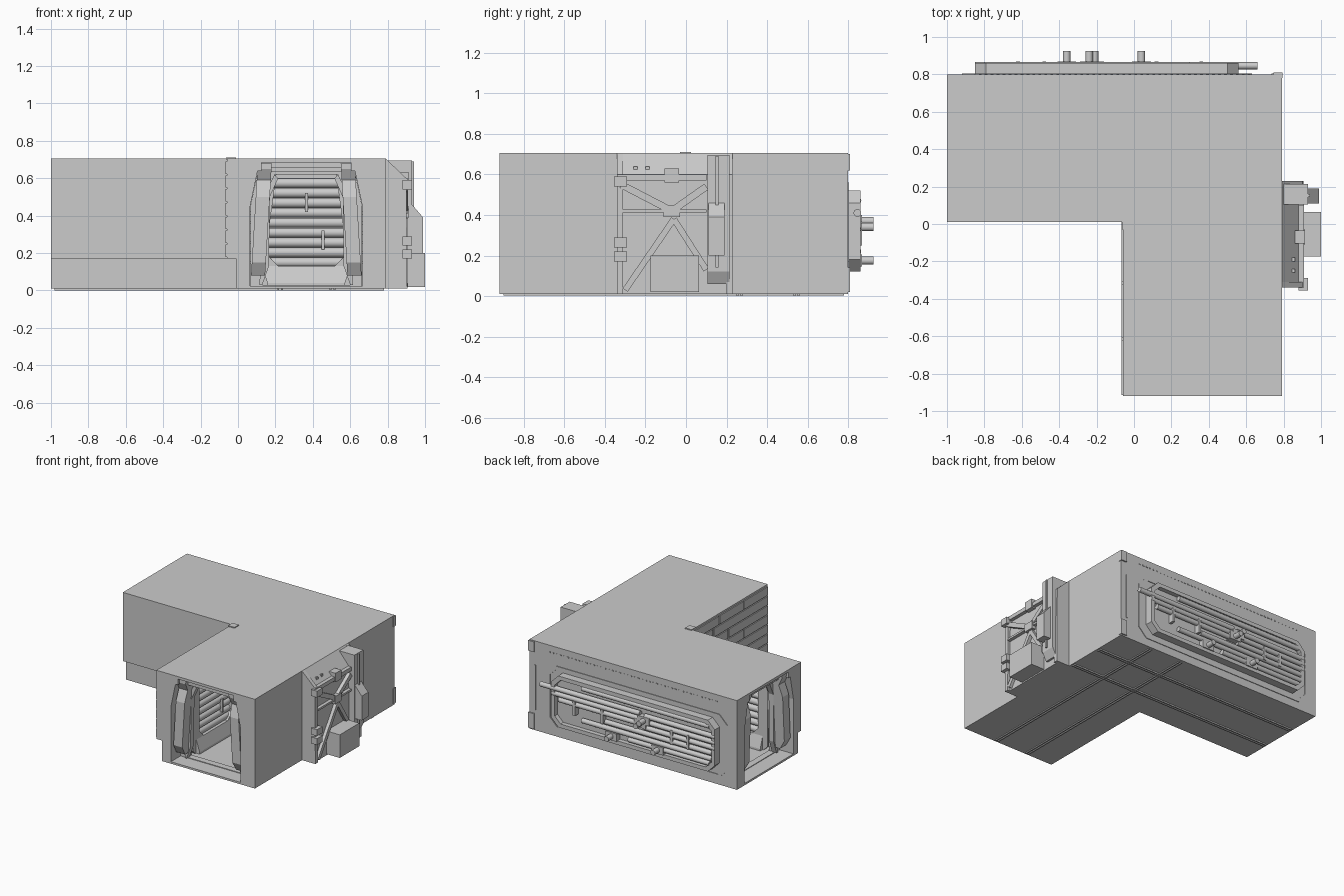
import bpy, bmesh
from math import pi
from mathutils import Matrix, Vector

cube = bpy.data.objects.get("Cube")
if cube:
    bpy.data.objects.remove(cube, do_unlink=True)

grey = bpy.data.materials.new("hull grey")
grey.use_nodes = True
grey.diffuse_color = (0.6, 0.6, 0.6, 1)
grey.node_tree.nodes["Principled BSDF"].inputs["Base Color"].default_value = (0.6, 0.6, 0.6, 1)
ID = Matrix.Identity(4)


def finish(name, bm, m=ID):
    bmesh.ops.recalc_face_normals(bm, faces=bm.faces[:])
    bm.transform(m)
    me = bpy.data.meshes.new(name)
    bm.to_mesh(me)
    bm.free()
    me.materials.append(grey)
    ob = bpy.data.objects.new(name, me)
    bpy.context.collection.objects.link(ob)
    return ob


def place(axis, t, a, b):
    return {"x": (t, a, b), "y": (a, t, b), "z": (a, b, t)}[axis]


def prism(name, pts, axis, t0, t1, m=ID, lean=0):
    bm = bmesh.new()
    rows = [[bm.verts.new(place(axis, t, a, b)) for a, b in pts] for t in (t0, t1)]
    for row in rows:
        bm.faces.new(row)
        for v in row:
            v.co.x += lean * v.co.z
    for i in range(len(pts)):
        j = (i + 1) % len(pts)
        bm.faces.new((rows[0][i], rows[0][j], rows[1][j], rows[1][i]))
    return finish(name, bm, m)


def box(name, x0, x1, y0, y1, z0, z1, m=ID):
    return prism(name, [(x0, y0), (x1, y0), (x1, y1), (x0, y1)], "z", z0, z1, m)


def ring(name, outer, inner, d0, d1, m=ID):
    """Frame with a hole, lying in the x-z plane."""
    bm = bmesh.new()
    loops = [[bm.verts.new((a, d, b)) for a, b in p]
             for p, d in ((outer, d0), (inner, d0), (inner, d1), (outer, d1))]
    n = len(outer)
    for k in range(4):
        for i in range(n):
            j = (i + 1) % n
            p, q = loops[k], loops[(k + 1) % 4]
            bm.faces.new((p[i], p[j], q[j], q[i]))
    return finish(name, bm, m)


def pipe(name, p, q, r, m=ID):
    p, q = Vector(p), Vector(q)
    bm = bmesh.new()
    bmesh.ops.create_cone(bm, cap_ends=True, segments=16, radius1=r, radius2=r, depth=(q - p).length)
    turn = (q - p).to_track_quat("Z", "Y").to_matrix().to_4x4()
    bm.transform(Matrix.Translation((p + q) / 2) @ turn)
    for f in bm.faces:
        f.smooth = len(f.verts) == 4
    return finish(name, bm, m)


def mirrored(half):
    return half + [(-a, b) for a, b in reversed(half)]


def chamfered(x0, x1, z0, z1, c):
    return [(x0 + c, z0), (x1 - c, z0), (x1, z0 + c), (x1, z1 - c),
            (x1 - c, z1), (x0 + c, z1), (x0, z1 - c), (x0, z0 + c)]


def frame(x, y, angle):
    return Matrix.Translation((x, y, 0)) @ Matrix.Rotation(angle, 4, "Z")


def bar(name, y0, z0, y1, z1, w, xa, xb):
    side = Vector((z0 - z1, y1 - y0)).normalized() * w / 2
    a, b = Vector((y0, z0)), Vector((y1, z1))
    return prism(name, [a + side, b + side, b - side, a - side], "x", xa, xb)


# L-shaped hull: the lower band is set in along the inner corner
def ell(cx, cy):
    return [(-1, cy), (cx, cy), (cx, -.92), (.79, -.92), (.79, .8), (-1, .8)]

hull = prism("hull", ell(-.06, .01), "z", .17, .705)
base = prism("hull_base", ell(-.01, .05), "z", .01, .17)
arms = {"front": frame(.365, -.92, 0), "side": frame(-1, .405, -pi / 2)}

# Hollow out both arms and their wider mouths
tunnel = mirrored([(.30, .025), (.30, .45), (.26, .64)])
mouth = mirrored([(.30, .025), (.265, .56), (.24, .58), (.24, .685)])
for key, m in arms.items():
    length = 1.625 if key == "front" else 1.665
    for shape, d in ((tunnel, length), (mouth, .12)):
        cutter = prism(key + "_cutter", shape, "y", -.05, d, m)
        cutter.hide_render = True
        cutter.hide_viewport = True
        cutter.display_type = "WIRE"
        for target in (hull, base):
            mod = target.modifiers.new("hollow", "BOOLEAN")
            mod.operation = "DIFFERENCE"
            mod.solver = "EXACT"
            mod.object = cutter

# Door frames and ribs
rib_out = mirrored([(.299, .02), (.299, .45), (.259, .639)])
rib_in = mirrored([(.25, .03), (.225, .14), (.16, .62)])
door_in = mirrored([(.24, .03), (.22, .5), (.17, .62)])
post = [(.02, .15), (.02, .5), (.05, .59), (.02, .65), (.02, .68), (.12, .68), (.12, .08), (.06, .08)]
for key, m in arms.items():
    for s in (-1, 1):
        prism(key + "_door_post", post, "x", s * .225, s * .30, m, -s * .06)
        prism(key + "_post_trim", [(s * .235, .03), (s * .20, .13), (s * .195, .5), (s * .15, .6),
              (s * .17, .62), (s * .23, .5), (s * .25, .03)], "y", .10, .14, m)
    box(key + "_door_header", -.2, .2, .05, .12, .635, .66, m)
    ring(key + "_door_frame", rib_out, door_in, .12, .17, m)
    for d in (.72, .82):
        ring(key + "_rib", rib_out, rib_in, d, d + .04, m)


# Interior wall panels with a window of pipes
def pipe_panel(name, m):
    outer = chamfered(-.28, .28, .025, .64, .03)
    ring(name + "_surround", outer, chamfered(-.2, .2, .13, .6, .05), 0, .03, m)
    prism(name + "_plinth", [(-.03, .025), (-.03, .04), (0, .13), (.03, .13), (.03, .025)],
          "x", -.24, .24, m)
    for i in range(9):
        pipe(name + "_pipe", (-.24, .04, .15 + i * .053), (.24, .04, .15 + i * .053), .026, m)
    for u, z in ((0, .47), (.09, .27)):
        box(name + "_clamp", u - .008, u + .008, 0, .02, z - .05, z + .05, m)

pipe_panel("back_panel", frame(.365, .64, 0))
pipe_panel("corner_panel", frame(.6, .405, -pi / 2))
for y in (-.46,):
    pipe_panel("front_arm_right_panel", frame(.13, y, pi / 2))
    pipe_panel("front_arm_left_panel", frame(.60, y, -pi / 2))
pipe_panel("side_arm_front_panel", frame(-.54, .17, pi))
pipe_panel("side_arm_back_panel", frame(-.54, .64, 0))

# Back wall: framed service panel with pipe runs
ring("service_frame", chamfered(-.85, .56, .12, .52, .06), chamfered(-.82, .53, .15, .49, .05), .795, .86)
ring("service_border", chamfered(-.92, .63, .07, .56, .07), chamfered(-.90, .61, .09, .54, .06), .795, .805)
prism("service_plate", chamfered(-.83, .54, .14, .50, .05), "y", .795, .825)
runs = [(-.8, .3, .47), (-.2, .66, .41), (-.2, .56, .37), (-.16, .5, .33), (-.85, -.24, .40), (-.85, -.24, .355),
        (-.85, -.24, .31), (-.82, .1, .265), (-.82, .3, .22), (-.8, -.1, .18)]
for x0, x1, z in runs:
    pipe("service_pipe", (x0, .846, z), (x1, .846, z), .019)
for x, z in ((-.36, .175), (-.24, .37), (-.21, .34), (.04, .175)):
    pipe("service_valve", (x, .84, z), (x, .925, z), .02)
    box("valve_block", x - .05, x + .05, .82, .868, z - .03, z + .03)
for x in (-.62, -.48, .12, .36):
    box("pipe_clamp", x - .01, x + .01, .82, .868, .25, .36)
for i in range(46):
    x = -.83 + i * .032
    box("rivet", x, x + .014, .795, .803, .648, .656)
for z0, z1 in ((.62, .7), (.02, .14)):
    box("corner_plate", .745, .794, .78, .81, z0, z1)
box("corner_strip", .735, .745, .795, .804, .17, .52)

# Left wall: projecting machinery bay
def bay_profile(x):
    return [(.78, .705), (.79, .705), (x, .6), (x + .005, .01), (.78, .01)]

prism("bay_core", bay_profile(.88), "y", -.335, .225)
prism("bay_front_cheek", bay_profile(.9), "y", -.34, -.31)
prism("bay_back_cheek", bay_profile(.9), "y", .2, .23)
for y0, z0, y1, z1, w in ((-.34, .585, .1, .585, .03), (-.32, .55, -.07, .42, .035), (.1, .54, -.07, .42, .035),
                          (-.06, .38, -.3, .03, .03), (-.06, .38, .1, .13, .03), (-.31, .42, .1, .42, .015)):
    bar("bay_brace", y0, z0, y1, z1, w, .87, .908)
box("brace_hub", .87, .915, -.11, -.03, .39, .45)
box("brace_top", .86, .915, -.105, -.035, .56, .63)
box("equipment_box", .87, 1, -.175, .065, .02, .2)
for z in (.2, .27, .57):
    box("side_bracket", .88, .93, -.355, -.29, z - .03, z + .02)
prism("bay_column", [(.8, .695), (.93, .695), (.93, .12), (.9, .06), (.8, .06)], "y", .105, .215)
box("column_rail", .85, .94, .145, .16, .14, .69)
prism("column_housing", [(.9, .46), (.93, .46), (.99, .39), (.99, .2), (.9, .2)], "y", .11, .19)
for y in (-.26, -.2):
    box("bay_stud", .8, .86, y, y + .02, .62, .64)

# Planking on the inner long wall
rows = 7
for i in range(rows):
    z = .18 + i * .074
    split = -.62 + .37 * (i % 3) / 2
    for y0, y1 in ((-.915, split), (split + .012, split + .3), (split + .312, .005)):
        box("wall_plank", -.068, -.059, y0, y1, z, z + .066)

# Roof hatch and underside runners
ring_pts = [(-.065, -.03), (-.01, -.03), (-.01, .025), (-.065, .025)]
prism("roof_hatch", ring_pts, "z", .7, .712)
for o in (-.15, -.13, .13, .15):
    box("underside_runner", .36 + o, .37 + o, -.9, .78, .002, .012)
    box("underside_runner", -.98, .78, .4 + o, .41 + o, 0, .012)
